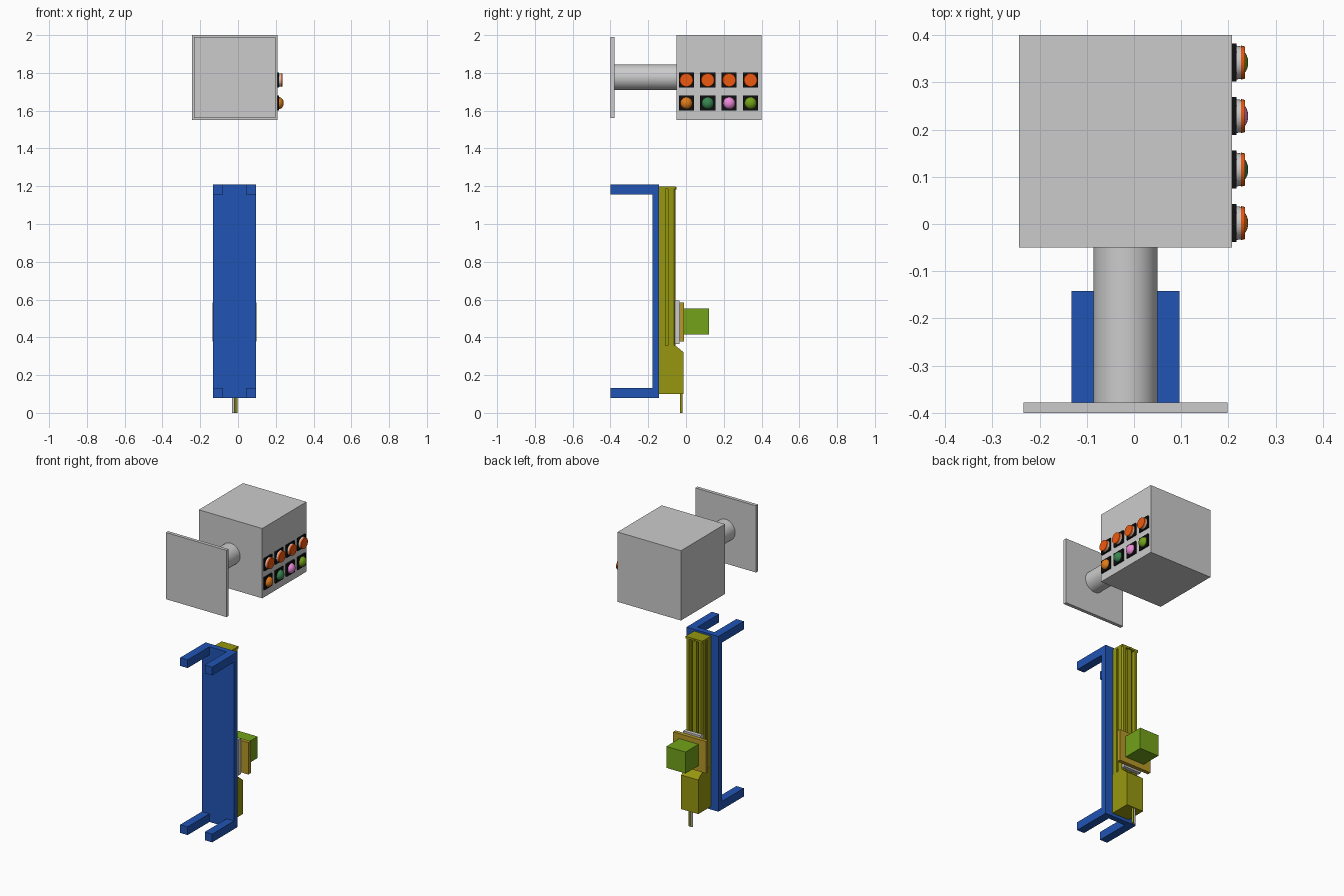
import bpy, bmesh
from math import radians
from mathutils import Matrix

if "Cube" in bpy.data.objects:
    bpy.data.objects.remove(bpy.data.objects["Cube"])


def material(name, color):
    m = bpy.data.materials.new(name)
    m.diffuse_color = (*color, 1)
    m.use_nodes = True
    m.node_tree.nodes["Principled BSDF"].inputs["Base Color"].default_value = m.diffuse_color
    return m


BLUE = material("blue", (0.015, 0.09, 0.46))
OLIVE = material("olive", (0.31, 0.31, 0.005))
GOLD = material("gold", (0.46, 0.32, 0.02))
LIME = material("lime", (0.17, 0.36, 0.01))
BLACK = material("black", (0.005, 0.005, 0.005))
ORANGE = material("orange", (0.85, 0.1, 0.005))
DOMES = [material("amber", (0.75, 0.2, 0.01)), material("green", (0.04, 0.24, 0.08)),
         material("pink", (0.85, 0.25, 0.7)), LIME]


def finish(name, bm, mat=None, smooth=False):
    bmesh.ops.recalc_face_normals(bm, faces=bm.faces)
    me = bpy.data.meshes.new(name)
    bm.to_mesh(me)
    bm.free()
    ob = bpy.data.objects.new(name, me)
    bpy.context.collection.objects.link(ob)
    if mat:
        me.materials.append(mat)
    if smooth:
        bpy.context.view_layer.objects.active = ob
        ob.select_set(True)
        bpy.ops.object.shade_smooth_by_angle(angle=radians(35))
        ob.select_set(False)
    return ob


def box(name, x, y, z, mat=None):
    """Box from (min, max) ranges."""
    bm = bmesh.new()
    size = [r[1] - r[0] for r in (x, y, z)]
    mid = [(r[1] + r[0]) / 2 for r in (x, y, z)]
    bmesh.ops.create_cube(bm, size=1, matrix=Matrix.Translation(mid) @ Matrix.Diagonal((*size, 1)))
    return finish(name, bm, mat)


def cone(name, center, r1, r2, depth, axis, mat=None, sides=48):
    """Cylinder or cone along x, y or z."""
    rot = {"x": Matrix.Rotation(radians(90), 4, "Y"),
           "y": Matrix.Rotation(radians(-90), 4, "X"), "z": Matrix()}[axis]
    bm = bmesh.new()
    bmesh.ops.create_cone(bm, cap_ends=True, segments=sides, radius1=r1, radius2=r2,
                          depth=depth, matrix=Matrix.Translation(center) @ rot)
    return finish(name, bm, mat, True)


def extrude(name, pts, vec, mat):
    """Closed outline pushed along a vector."""
    bm = bmesh.new()
    f = bm.faces.new([bm.verts.new(p) for p in pts])
    new = bmesh.ops.extrude_face_region(bm, geom=[f])["geom"]
    bmesh.ops.translate(bm, vec=vec, verts=[v for v in new if isinstance(v, bmesh.types.BMVert)])
    return finish(name, bm, mat)


CX = -0.018  # shared centre line

# Control box on its wall mount
box("control_box", (-0.244, 0.208), (-0.05, 0.4), (1.55, 2.0))
box("wall_plate", (-0.234, 0.198), (-0.4, -0.378), (1.56, 1.99))
cone("mount_tube", (CX, -0.214, 1.777), 0.068, 0.068, 0.33, "y")

# Buttons: a flat orange row above a coloured dome row
for i, dome in enumerate(DOMES):
    y = 0.002 + i * 0.1133
    for row, z in (("upper", 1.762), ("lower", 1.64)):
        box(f"{row}_button_base_{i}", (0.207, 0.217), (y - 0.04, y + 0.04), (z - 0.04, z + 0.04), BLACK)
    cone(f"button_collar_{i}", (0.222, y, 1.762), 0.036, 0.034, 0.012, "x")
    cone(f"button_cap_{i}", (0.231, y, 1.762), 0.036, 0.034, 0.009, "x", ORANGE)
    bm = bmesh.new()
    bmesh.ops.create_uvsphere(bm, u_segments=32, v_segments=16, radius=0.032,
                              matrix=Matrix.Translation((0.215, y, 1.64)) @ Matrix.Diagonal((0.84, 1, 1, 1)))
    finish(f"button_dome_{i}", bm, dome, True)

# Blue bracket with four arms
box("bracket_plate", (-0.132, 0.096), (-0.178, -0.142), (0.08, 1.21), BLUE)
for z in (0.08, 1.157):
    for x in (-0.132, 0.043):
        box("bracket_arm", (x, x + 0.053), (-0.4, -0.17), (z, z + 0.053), BLUE)

# Linear rail: mirrored half profile with side slots and a front channel
half = [(0.06, -0.142), (0.06, -0.108), (0.052, -0.108), (0.052, -0.094), (0.06, -0.094),
        (0.06, -0.064), (0.052, -0.055), (0.034, -0.055), (0.034, -0.082), (0.014, -0.082), (0.014, -0.062)]
outline = [(CX + x, y, 0.34) for x, y in half] + [(CX - x, y, 0.34) for x, y in reversed(half)]
extrude("rail", outline, (0, 0, 0.845), OLIVE)
box("rail_end_cap", (CX - 0.06, CX + 0.06), (-0.142, -0.055), (1.185, 1.198), OLIVE)
cone("end_cap_screw", (CX, -0.054, 1.19), 0.007, 0.007, 0.008, "y", OLIVE, 16)

# Drive housing with sloped top, and its cables
side = [(-0.142, 0.1), (-0.012, 0.1), (-0.012, 0.32), (-0.058, 0.358), (-0.142, 0.358)]
extrude("drive_housing", [(CX - 0.061, y, z) for y, z in side], (0.122, 0, 0), OLIVE)
for x in (-0.024, -0.01):
    cone("cable", (x, -0.025, 0.051), 0.007, 0.007, 0.102, "z", None if x < -0.02 else OLIVE, 16)

# Sliding carriage, tool plate and payload
box("carriage", (CX - 0.062, CX + 0.062), (-0.058, -0.034), (0.366, 0.596))
box("tool_plate", (-0.134, 0.098), (-0.034, -0.01), (0.378, 0.584), GOLD)
box("payload_block", (-0.082, 0.055), (-0.01, 0.122), (0.414, 0.552), LIME)
